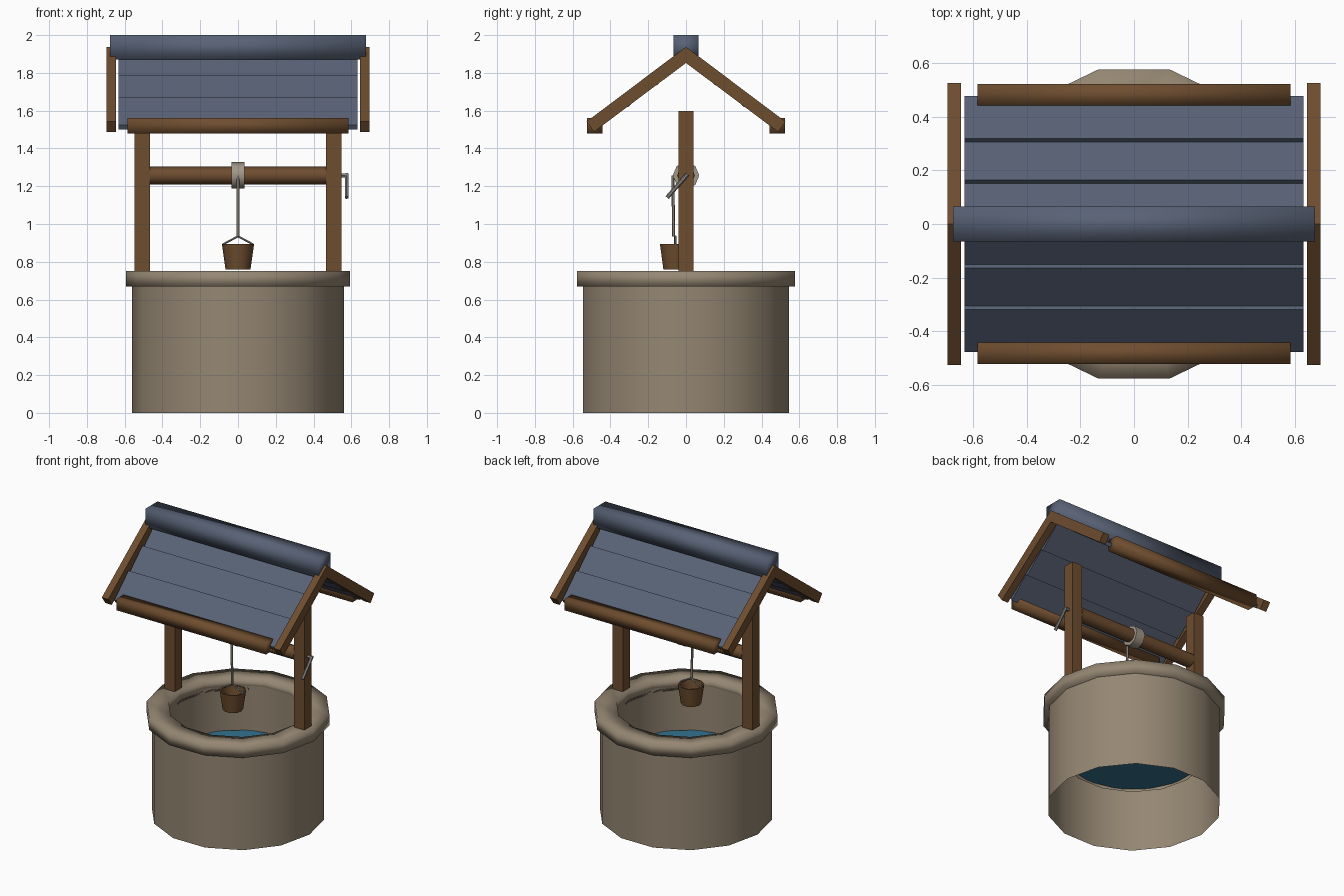
import bpy, bmesh, math
from mathutils import Vector

if "Cube" in bpy.data.objects:
    bpy.data.objects.remove(bpy.data.objects["Cube"])


def material(name, rgb):
    m = bpy.data.materials.new(name)
    m.diffuse_color = (*rgb, 1)
    m.use_nodes = True
    m.node_tree.nodes["Principled BSDF"].inputs["Base Color"].default_value = m.diffuse_color
    return m


STONE = material("stone", (0.30, 0.24, 0.17))
WOOD = material("wood", (0.155, 0.074, 0.028))
ROOF = material("slate_blue", (0.098, 0.122, 0.180))
WATER = material("water_blue", (0.035, 0.17, 0.27))
ROPE = material("rope", (0.36, 0.31, 0.25))
METAL = material("grey_metal", (0.24, 0.23, 0.21))


def finish(name, bm, mat, smooth=None):
    """smooth: None = flat, otherwise the largest angle kept smooth."""
    bmesh.ops.recalc_face_normals(bm, faces=bm.faces[:])
    me = bpy.data.meshes.new(name)
    bm.to_mesh(me)
    bm.free()
    ob = bpy.data.objects.new(name, me)
    bpy.context.collection.objects.link(ob)
    me.materials.append(mat)
    if smooth is not None:
        for o in bpy.context.selected_objects:
            o.select_set(False)
        ob.select_set(True)
        bpy.context.view_layer.objects.active = ob
        bpy.ops.object.shade_smooth_by_angle(angle=math.radians(smooth))
    return ob


def box(name, lo, hi, mat, smooth=None):
    bm = bmesh.new()
    bmesh.ops.create_cube(bm, size=1)
    for v in bm.verts:
        v.co = [(a + b) / 2 + c * (b - a) for a, b, c in zip(lo, hi, v.co)]
    return finish(name, bm, mat, smooth)


def prism(name, yz, x0, x1, mat):
    """Extrude a y-z outline along x."""
    bm = bmesh.new()
    f = bm.faces.new([bm.verts.new((x0, y, z)) for y, z in yz])
    ext = bmesh.ops.extrude_face_region(bm, geom=[f])["geom"]
    bmesh.ops.translate(bm, vec=(x1 - x0, 0, 0),
                        verts=[g for g in ext if isinstance(g, bmesh.types.BMVert)])
    return finish(name, bm, mat)


def lathe(name, profile, sides, mat, centre=(0, 0), closed=False, smooth=30):
    """Turn (radius, z) points about a vertical axis, first corner on +x."""
    bm = bmesh.new()
    rings = []
    for r, z in profile:
        rings.append([bm.verts.new((centre[0] + r * math.cos(2 * math.pi * i / sides),
                                    centre[1] + r * math.sin(2 * math.pi * i / sides), z))
                      for i in range(sides)])
    pairs = list(zip(rings, rings[1:])) + ([(rings[-1], rings[0])] if closed else [])
    for a, b in pairs:
        for i in range(sides):
            j = (i + 1) % sides
            bm.faces.new((a[i], a[j], b[j], b[i]))
    return finish(name, bm, mat, smooth)


def rod(name, p, q, r, mat, sides=6):
    p, q = Vector(p), Vector(q)
    d = q - p
    bm = bmesh.new()
    bmesh.ops.create_cone(bm, cap_ends=True, segments=sides, radius1=r, radius2=r, depth=d.length)
    rot = Vector((0, 0, 1)).rotation_difference(d)
    for v in bm.verts:
        v.co = rot @ v.co + (p + q) / 2
    return finish(name, bm, mat, 50)


# stone shaft, inner lining, rim and water
lathe("well_wall", [(0.56, 0), (0.56, 0.69)], 14, STONE)
lathe("well_lining", [(0.45, 0.37), (0.45, 0.70)], 14, STONE)
lathe("well_rim", [(0.593, 0.668), (0.593, 0.75), (0.45, 0.75), (0.45, 0.668)], 14,
      STONE, closed=True, smooth=100)
bm = bmesh.new()
bmesh.ops.create_circle(bm, cap_ends=True, segments=14, radius=0.445)
bmesh.ops.translate(bm, vec=(0, 0, 0.385), verts=bm.verts[:])
finish("water", bm, WATER)

# posts, eave beams and bargeboards
for s, side in ((-1, "left"), (1, "right")):
    xa, xb = sorted((s * 0.467, s * 0.547))
    box(side + "_post", (xa, -0.04, 0.70), (xb, 0.04, 1.597), WOOD)
    h = 0.0425
    xa, xb = sorted((s * 0.647, s * 0.697))
    prism(side + "_bargeboard",
          [(0, 1.895 + h), (0.527, 1.542), (0.487, 1.488), (0, 1.895 - h),
           (-0.487, 1.488), (-0.527, 1.542)], xa, xb, WOOD)
for s, side in ((-1, "front"), (1, "back")):
    ya, yb = sorted((s * 0.443, s * 0.523))
    box(side + "_eave_beam", (-0.585, ya, 1.48), (0.585, yb, 1.56), WOOD, 100)

    # three roof boards, each tipped a little below the next
    for k in range(3):
        y0, y1 = 0.155 * k, 0.155 * k + 0.165
        z0, z1 = 1.892 - 0.75 * y0, 1.868 - 0.75 * y1
        n = Vector((z0 - z1, y1 - y0)).normalized() * 0.015
        prism(f"{side}_roof_board_{k + 1}",
              [(s * (y0 + n.x), z0 + n.y), (s * (y1 + n.x * 0.3), z1 + n.y),
               (s * (y1 - n.x), z1 - n.y), (s * max(y0 - n.x, 0), z0 - n.y)],
              -0.633, 0.633, ROOF)

# ridge cap
box("ridge_cap", (-0.677, -0.066, 1.87), (0.677, 0.066, 2.0), ROOF, 100)

# windlass: axle, rope coil and crank
rod("axle", (-0.467, 0, 1.257), (0.467, 0, 1.257), 0.047, WOOD, 8)
rod("rope_coil", (-0.034, 0, 1.257), (0.034, 0, 1.257), 0.07, ROPE, 8)
rod("crank_axle", (0.54, 0, 1.257), (0.58, 0, 1.257), 0.011, METAL)
rod("crank_arm", (0.575, 0.008, 1.264), (0.575, -0.10, 1.14), 0.011, METAL)

# rope and bucket
rod("rope", (0, -0.07, 1.257), (0, -0.065, 0.935), 0.008, ROPE)
by = -0.057
lathe("bucket", [(0.001, 0.76), (0.066, 0.76), (0.085, 0.893), (0.075, 0.893),
                 (0.06, 0.79), (0.001, 0.79)], 10, WOOD, centre=(0, by), smooth=40)
for s, side in ((-1, "left"), (1, "right")):
    rod(side + "_bucket_handle", (s * 0.08, by, 0.892), (0, by, 0.935), 0.006, METAL)
